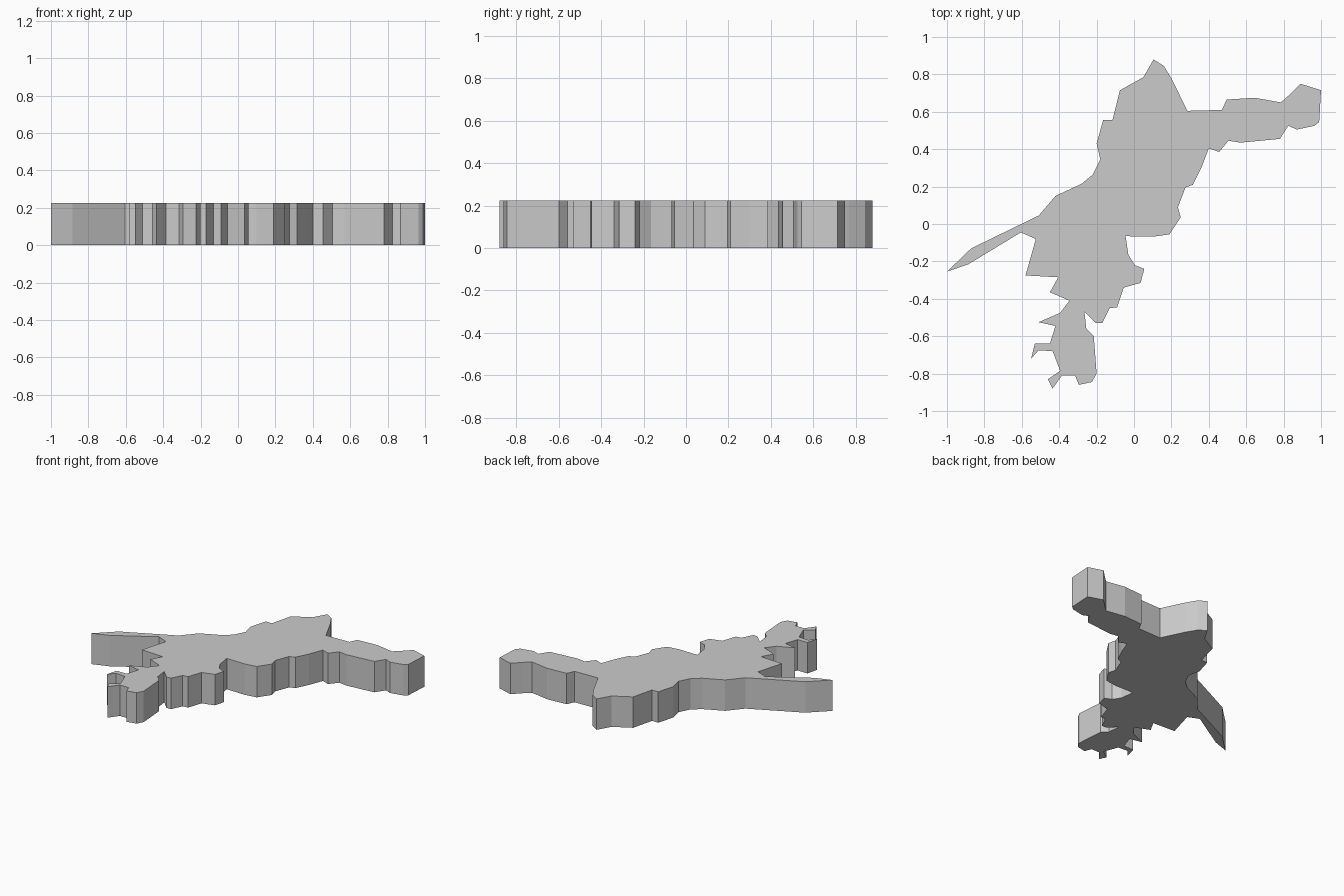
import bpy, bmesh

HEIGHT = 0.225

# Coastline profile, clockwise from the western tip
OUTLINE = [
    # north-west coast up to the northern peak
    (-1.0, -0.255), (-0.87, -0.13), (-0.51, 0.045), (-0.42, 0.15),
    (-0.28, 0.215), (-0.22, 0.265), (-0.18, 0.345), (-0.20, 0.43),
    (-0.165, 0.555), (-0.115, 0.555), (-0.075, 0.715), (0.05, 0.785),
    (0.105, 0.88), (0.16, 0.845), (0.205, 0.77), (0.285, 0.605),
    # eastern arm
    (0.47, 0.61), (0.495, 0.665), (0.645, 0.675), (0.785, 0.65),
    (0.83, 0.69), (0.89, 0.75), (1.0, 0.715), (0.99, 0.545),
    (0.965, 0.525), (0.87, 0.505), (0.825, 0.525), (0.78, 0.455),
    (0.57, 0.435), (0.505, 0.445), (0.455, 0.385), (0.40, 0.405),
    # south-east side
    (0.36, 0.30), (0.315, 0.21), (0.275, 0.195), (0.235, 0.09),
    (0.25, 0.035), (0.19, -0.055), (0.10, -0.068), (-0.045, -0.065),
    (-0.03, -0.165), (0.005, -0.22), (0.055, -0.24), (0.035, -0.315),
    (-0.055, -0.34), (-0.09, -0.445), (-0.13, -0.45), (-0.17, -0.53),
    (-0.205, -0.53), (-0.265, -0.47), (-0.255, -0.56), (-0.215, -0.60),
    # southern foot
    (-0.20, -0.80), (-0.225, -0.845), (-0.295, -0.86), (-0.315, -0.81),
    (-0.385, -0.81), (-0.435, -0.88), (-0.46, -0.83), (-0.395, -0.785),
    # ragged south-west inlets and capes
    (-0.435, -0.68), (-0.51, -0.675), (-0.55, -0.72), (-0.53, -0.64),
    (-0.45, -0.64), (-0.42, -0.545), (-0.51, -0.525), (-0.395, -0.475),
    (-0.345, -0.41), (-0.45, -0.365), (-0.405, -0.285), (-0.58, -0.275),
    (-0.525, -0.08), (-0.605, -0.045), (-0.885, -0.215),
]

# Solid slab: fill the profile and extrude it upward
bm = bmesh.new()
base = bm.faces.new([bm.verts.new((x, y, 0)) for x, y in OUTLINE])
top = bmesh.ops.extrude_face_region(bm, geom=[base], use_keep_orig=True)
raised = [g for g in top["geom"] if isinstance(g, bmesh.types.BMVert)]
bmesh.ops.translate(bm, verts=raised, vec=(0, 0, HEIGHT))
bmesh.ops.recalc_face_normals(bm, faces=bm.faces)

mesh = bpy.data.meshes.new("region_slab")
bm.to_mesh(mesh)
bm.free()
slab = bpy.data.objects.new("region_slab", mesh)
bpy.context.collection.objects.link(slab)
